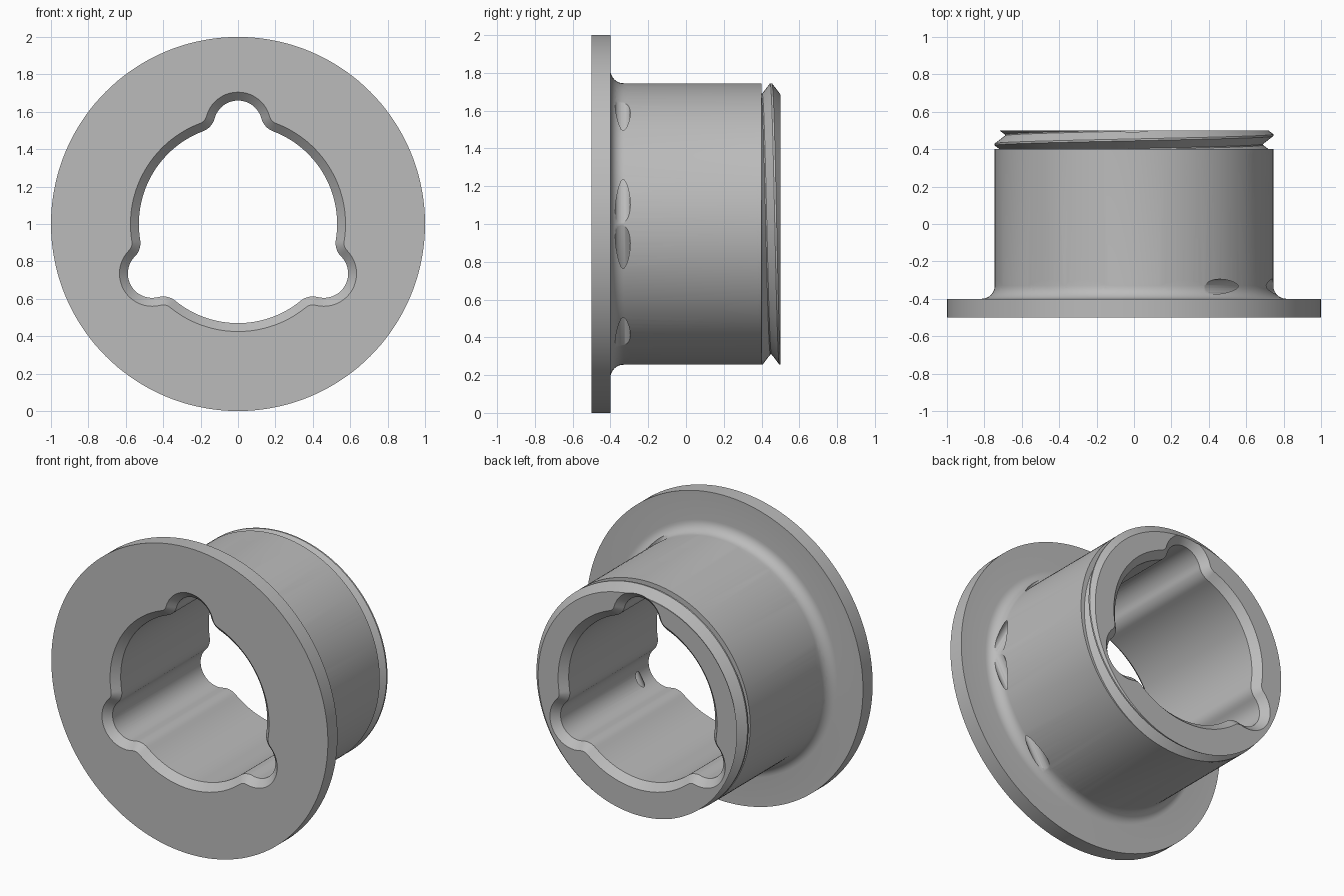
import bpy, bmesh
from math import pi, tau, sin, cos, atan2, sqrt, radians
from mathutils import Vector, Matrix

cube = bpy.data.objects.get("Cube")
if cube:
    bpy.data.objects.remove(cube, do_unlink=True)

SEG = 144
PITCH = 0.1
BARREL, ROOT = 0.745, 0.69

metal = bpy.data.materials.new("plain grey")
metal.use_nodes = True
GREY = (0.5, 0.5, 0.5, 1)
metal.diffuse_color = GREY
metal.node_tree.nodes["Principled BSDF"].inputs["Base Color"].default_value = GREY


def polar(r, a, y):
    return Vector((r * cos(a), y, 1 + r * sin(a)))


def finish(bm, name):
    bmesh.ops.recalc_face_normals(bm, faces=bm.faces[:])
    mesh = bpy.data.meshes.new(name)
    bm.to_mesh(mesh)
    bm.free()
    mesh.materials.append(metal)
    ob = bpy.data.objects.new(name, mesh)
    bpy.context.collection.objects.link(ob)
    return ob


def loft(rings, name):
    """Closed solid through a list of equally sized point rings."""
    bm = bmesh.new()
    rows = [[bm.verts.new(p) for p in ring] for ring in rings]
    n = len(rows[0])
    for a, b in zip(rows, rows[1:]):
        for i in range(n):
            j = (i + 1) % n
            bm.faces.new((a[i], a[j], b[j], b[i]))
    bm.faces.new(rows[0])
    bm.faces.new(rows[-1])
    return finish(bm, name)


def combine(target, tool, operation):
    mod = target.modifiers.new(operation.lower(), 'BOOLEAN')
    mod.operation, mod.object, mod.solver = operation, tool, 'EXACT'
    bpy.context.view_layer.objects.active = target
    bpy.ops.object.modifier_apply(modifier=mod.name)
    bpy.data.objects.remove(tool, do_unlink=True)


# Flange and barrel, with a fillet between them
FILLET = 0.07
profile = [(1, -0.5), (1, -0.4)]
for i in range(9):
    t = i / 8 * pi / 2
    profile.append((BARREL + FILLET * (1 - sin(t)), -0.4 + FILLET * (1 - cos(t))))
profile.append((BARREL, 0.4))
body = loft([[polar(r, tau * i / SEG, y) for i in range(SEG)] for r, y in profile],
            "flanged_sleeve")


# Helical thread: one continuous strip, trimmed flat at both ends
def thread_solid():
    bm = bmesh.new()
    section = [(-0.005, BARREL), (0.005, BARREL), (0.047, ROOT), (0.053, ROOT)]
    size = len(section)
    cols = []
    for i in range(SEG):
        a = tau * i / SEG
        crest = 0.45 + PITCH * (pi / 2 - a) / tau
        cols.append([bm.verts.new(polar(r, a, crest + turn * PITCH + dy))
                     for turn in range(-3, 5) for dy, r in section])
    for i in range(SEG):
        left, right = cols[i], cols[(i + 1) % SEG]
        if i == SEG - 1:                      # the last column meets the next turn
            left, right = left[size:], right[:-size]
        for k in range(len(left) - 1):
            bm.faces.new((left[k], right[k], right[k + 1], left[k + 1]))
    for y, side in ((0.37, -1), (0.5, 1)):
        bmesh.ops.bisect_plane(bm, geom=bm.verts[:] + bm.edges[:] + bm.faces[:],
                               plane_co=(0, y, 0), plane_no=(0, side, 0),
                               clear_outer=True)
    # Close both ends
    rim = [e for e in bm.edges if e.is_boundary]
    bmesh.ops.holes_fill(bm, edges=rim, sides=0)
    return finish(bm, "thread")


combine(body, thread_solid(), 'UNION')

# Three-lobed bore, chamfered at both mouths
BORE, LOBE, BLEND, LOBES = 0.53, 0.13, 0.1, 3
fx = ((BORE + BLEND) ** 2 - (LOBE + BLEND) ** 2 + BORE ** 2) / (2 * BORE)
fy = sqrt((BORE + BLEND) ** 2 - fx ** 2)
phi, to_lobe = atan2(fy, fx), atan2(fy, BORE - fx)


def bore_ring(y, grow):
    third = tau / LOBES
    arcs = [  # centre, radius, start angle, end angle, steps
        (fx, -fy, BLEND - grow, pi - phi, to_lobe, 8),
        (BORE, 0, LOBE + grow, to_lobe - pi, pi - to_lobe, 20),
        (fx, fy, BLEND - grow, -to_lobe, phi - pi, 8),
        (0, 0, BORE + grow, phi, third - phi, 28)]
    points = []
    for k in range(LOBES):
        turn = pi / 2 + k * third
        for cx, cy, r, a0, a1, steps in arcs:
            for s in range(steps):
                a = a0 + (a1 - a0) * s / steps
                px, py = cx + r * cos(a), cy + r * sin(a)
                points.append(polar(sqrt(px * px + py * py), atan2(py, px) + turn, y))
    return points


combine(body, loft([bore_ring(-0.51, 0.055), bore_ring(-0.455, 0),
                    bore_ring(0.455, 0), bore_ring(0.51, 0.055)], "bore_cutter"),
        'DIFFERENCE')

# Six small cross holes, drilled as chords near the flange
for k in range(6):
    a = radians(30 + 60 * k)
    bm = bmesh.new()
    bmesh.ops.create_cone(bm, cap_ends=True, segments=32, radius1=0.04, radius2=0.04,
                          depth=1.0)
    along = Vector((-sin(a), 0, cos(a)))
    place = Matrix.Translation(polar(0.69, a, -0.335))
    bm.transform(place @ along.to_track_quat('Z', 'Y').to_matrix().to_4x4())
    combine(body, finish(bm, "hole_cutter"), 'DIFFERENCE')

bpy.ops.object.select_all(action='DESELECT')
body.select_set(True)
bpy.context.view_layer.objects.active = body
bpy.ops.object.shade_smooth_by_angle(angle=radians(30))
